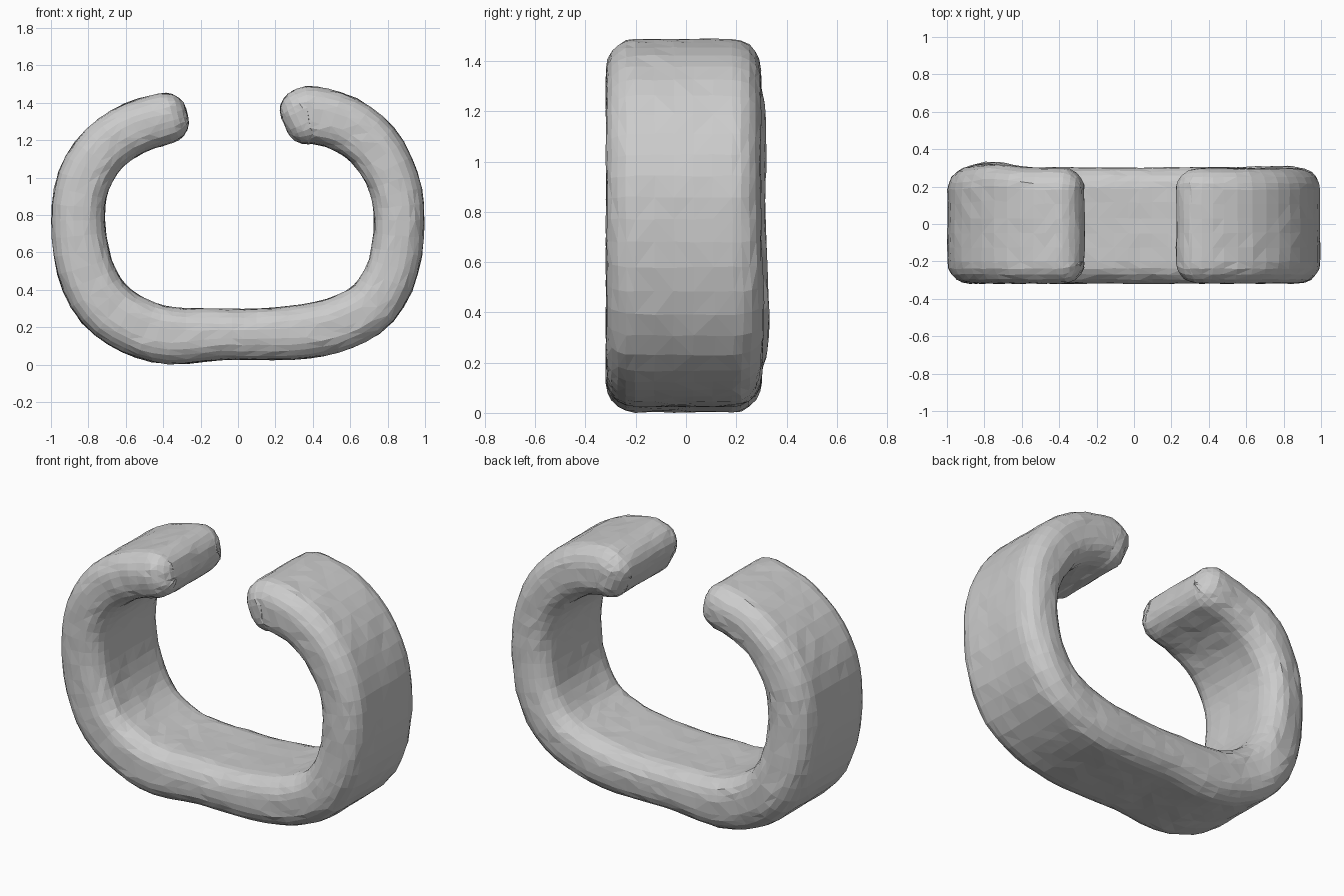
import bpy, bmesh, math, random
from mathutils import Vector

if "Cube" in bpy.data.objects:
    bpy.data.objects.remove(bpy.data.objects["Cube"])

random.seed(4)

# Centre line of the open band in the x/z plane, with half thickness
PATH = [(-0.385, 1.325, .135), (-0.55, 1.275, .14), (-0.715, 1.165, .14), (-0.825, 0.99, .142),
        (-0.855, 0.78, .142), (-0.82, 0.53, .15), (-0.72, 0.335, .155), (-0.55, 0.215, .155),
        (-0.36, 0.162, .152), (-0.1, 0.17, .137), (0.1, 0.17, .137), (0.36, 0.185, .145),
        (0.56, 0.235, .145), (0.725, 0.335, .143), (0.83, 0.53, .137), (0.862, 0.78, .134),
        (0.83, 0.99, .138), (0.725, 1.175, .145), (0.57, 1.295, .15), (0.40, 1.342, .152),
        (0.355, 1.335, .15)]
FRONT, BACK = -0.318, 0.298
CORNER = 0.115


def catmull(p0, p1, p2, p3, t):
    return 0.5 * (2 * p1 + (p2 - p0) * t + (2 * p0 - 5 * p1 + 4 * p2 - p3) * t * t
                  + (3 * p1 - p0 - 3 * p2 + p3) * t ** 3)


def sample_path(points, steps):
    pts = [Vector(p) for p in points]
    pts = [2 * pts[0] - pts[1]] + pts + [2 * pts[-1] - pts[-2]]
    out = [catmull(*pts[i:i + 4], k / steps) for i in range(len(pts) - 3) for k in range(steps)]
    return out + [pts[-2]]


def section(half_t, inset):
    """Rounded rectangle as (across thickness, y) pairs."""
    r = CORNER - inset
    a, y0, y1 = half_t - CORNER, FRONT + CORNER, BACK - CORNER
    pts = []
    for q, (cx, cy) in enumerate([(a, y1), (-a, y1), (-a, y0), (a, y0)]):
        for k in range(6):
            ang = math.pi / 2 * (q + k / 5)
            pts.append((cx + r * math.cos(ang), cy + r * math.sin(ang)))
        if q in (1, 3):
            end = y0 if q == 1 else y1
            side = cx - r if q == 1 else cx + r
            pts += [(side, cy + (end - cy) * s / 5) for s in range(1, 5)]
    return pts


samples = sample_path(PATH, 3)
bm = bmesh.new()
rings = []


def add_ring(centre, tangent, half_t, inset=0.0):
    normal = Vector((-tangent.z, 0, tangent.x))
    rings.append([bm.verts.new(centre + normal * u + Vector((0, y, 0)))
                  for u, y in section(half_t, inset)])


def frame(i):
    a, b = samples[max(i - 1, 0)], samples[min(i + 1, len(samples) - 1)]
    s = samples[i]
    return Vector((s.x, 0, s.y)), Vector((b.x - a.x, 0, b.y - a.y)).normalized(), s.z


def rounded_end(i, sign, order):
    c, t, h = frame(i)
    for k in order:
        ang = math.pi / 2 * k / 5
        add_ring(c + t * sign * CORNER * math.sin(ang), t, h, CORNER * (1 - math.cos(ang)) * 0.96)


# Band with rounded ends
rounded_end(0, -1, [5, 4, 3, 2, 1])
for i in range(len(samples)):
    add_ring(*frame(i))
rounded_end(len(samples) - 1, 1, [1, 2, 3, 4, 5])
for r0, r1 in zip(rings, rings[1:]):
    for j in range(len(r0)):
        k = (j + 1) % len(r0)
        bm.faces.new((r0[j], r0[k], r1[k], r1[j]))
bm.faces.new(rings[0])
bm.faces.new(rings[-1])

# Slightly uneven, hand-worked surface
for v in bm.verts:
    v.co += Vector([random.uniform(-0.003, 0.003) for _ in range(3)])
    if v.co.y > 0.1 and v.co.x < -0.6:
        v.co.y += 0.022 * math.exp(-((v.co.x + 0.76) / 0.13) ** 2)
    if v.co.y > 0.1 and v.co.z < 0.8:
        v.co.y += 0.012 * math.exp(-((v.co.z - 0.4) / 0.2) ** 2)
bmesh.ops.triangulate(bm, faces=bm.faces[:])
bmesh.ops.recalc_face_normals(bm, faces=bm.faces[:])
low = min(v.co.z for v in bm.verts)
bmesh.ops.translate(bm, verts=bm.verts[:], vec=(0, 0, -low))

mesh = bpy.data.meshes.new("open_band")
bm.to_mesh(mesh)
bm.free()
band = bpy.data.objects.new("open_band", mesh)
bpy.context.collection.objects.link(band)
